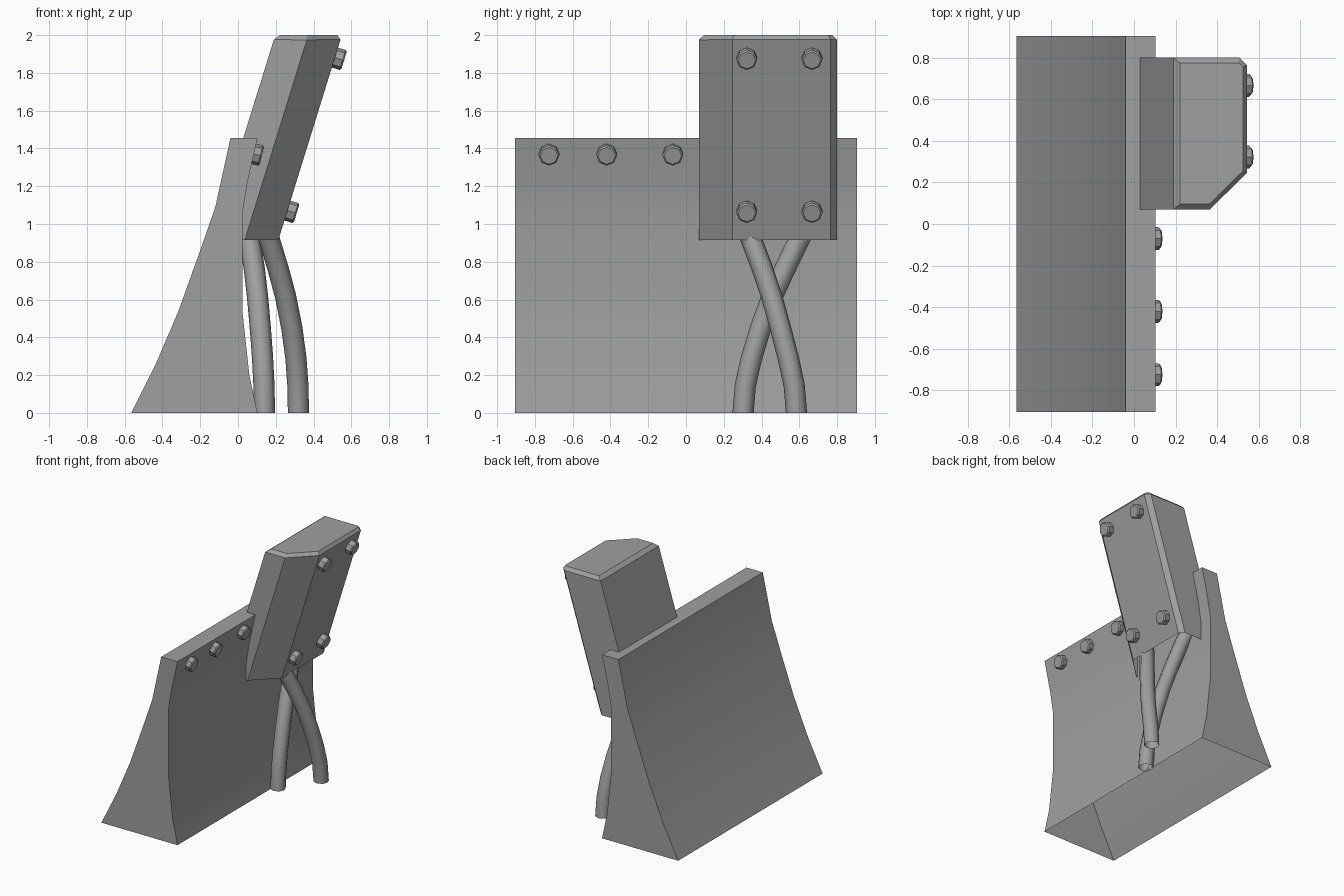
import bpy, bmesh, math
from mathutils import Vector

cube = bpy.data.objects.get("Cube")
if cube:
    bpy.data.objects.remove(cube)

grey = bpy.data.materials.new("grey")
grey.use_nodes = True
grey.diffuse_color = (0.35, 0.35, 0.35, 1)
grey.node_tree.nodes["Principled BSDF"].inputs["Base Color"].default_value = (0.35, 0.35, 0.35, 1)


def add_object(name, bm, smooth=None):
    bmesh.ops.recalc_face_normals(bm, faces=bm.faces)
    mesh = bpy.data.meshes.new(name)
    bm.to_mesh(mesh)
    bm.free()
    mesh.materials.append(grey)
    obj = bpy.data.objects.new(name, mesh)
    bpy.context.collection.objects.link(obj)
    if smooth:
        bpy.ops.object.select_all(action='DESELECT')
        obj.select_set(True)
        bpy.context.view_layer.objects.active = obj
        bpy.ops.object.shade_smooth_by_angle(angle=math.radians(smooth))
    return obj


def prism(points, offset):
    """Extrude a closed outline along an offset; returns mesh, start cap and end cap."""
    bm = bmesh.new()
    start = bm.faces.new([bm.verts.new(p) for p in points])
    made = bmesh.ops.extrude_face_region(bm, geom=[start], use_keep_orig=True)["geom"]
    verts = [g for g in made if isinstance(g, bmesh.types.BMVert)]
    end = next(g for g in made if isinstance(g, bmesh.types.BMFace))
    bmesh.ops.translate(bm, verts=verts, vec=offset)
    return bm, start, end


# Curved wall panel: solid ends, open underneath
back = [(-0.565, 0), (-0.435, 0.26), (-0.315, 0.54), (-0.2, 0.86), (-0.12, 1.09), (-0.04, 1.455)]
front = [(0.103, 1.455), (0.05, 1.22), (0.023, 1.05), (0.023, 0.54), (0.06, 0.2), (0.103, 0)]
half = 0.905
bm, _, _ = prism([(x, -half, z) for x, z in back + front], (0, 2 * half, 0))
under = [f for f in bm.faces if all(v.co.z < 0.001 for v in f.verts)]
bmesh.ops.delete(bm, geom=under, context='FACES_ONLY')
add_object("wall_panel", bm, 30)

# Leaning box: sheared prism, bevelled top rim, open underneath
LEAN, BOTTOM, TOP = 0.31, 0.915, 2.0
shift = LEAN * (TOP - BOTTOM)
outline = [(0.197, 0.07), (0.372, 0.07), (0.55, 0.245), (0.55, 0.765), (0.515, 0.8), (0.197, 0.8)]
bm, base, lid = prism([(x - shift, y, BOTTOM) for x, y in outline], (shift, 0, TOP - BOTTOM))
bmesh.ops.delete(bm, geom=[base], context='FACES_ONLY')
bmesh.ops.bevel(bm, geom=list(lid.edges), offset=0.025, segments=1, affect='EDGES')
add_object("leaning_box", bm)


# Octagonal bolt heads with a small chamfer
def bolt(name, centre, axis):
    bm = bmesh.new()
    bmesh.ops.create_cone(bm, cap_ends=True, segments=8, radius1=0.055, radius2=0.055, depth=0.06)
    rim = [e for e in bm.edges if all(v.co.z > 0 for v in e.verts)]
    bmesh.ops.bevel(bm, geom=rim, offset=0.008, segments=1, affect='EDGES')
    obj = add_object(name, bm)
    obj.rotation_mode = 'QUATERNION'
    obj.rotation_quaternion = Vector(axis).to_track_quat('Z', 'Y')
    obj.location = centre


for i, y in enumerate((-0.725, -0.42, -0.07)):
    bolt(f"panel_bolt_{i + 1}", (0.097, y, 1.368), (1, 0, -0.24))
for row, z in (("lower", 1.07), ("upper", 1.88)):
    for i, y in enumerate((0.322, 0.667)):
        bolt(f"box_{row}_bolt_{i + 1}", (0.57 - LEAN * (TOP - z), y, z - 0.005), (1, 0, -LEAN))


# Crossing cables, open at both ends
def cable(name, points):
    curve = bpy.data.curves.new(name, 'CURVE')
    curve.dimensions = '3D'
    curve.bevel_depth = 0.056
    curve.bevel_resolution = 2
    curve.resolution_u = 3
    spline = curve.splines.new('BEZIER')
    spline.bezier_points.add(len(points) - 1)
    for knot, co in zip(spline.bezier_points, points):
        knot.co = co
        knot.handle_left_type = knot.handle_right_type = 'AUTO'
    # keep the foot of the cable upright
    foot = spline.bezier_points[0]
    foot.handle_left_type = foot.handle_right_type = 'FREE'
    foot.handle_left = foot.co - Vector((0, 0, 0.15))
    foot.handle_right = foot.co + Vector((0, 0, 0.15))
    curve.materials.append(grey)
    obj = bpy.data.objects.new(name, curve)
    bpy.context.collection.objects.link(obj)


cable("rear_cable", [(0.14, 0.302, 0), (0.118, 0.395, 0.45), (0.062, 0.6, 0.92), (0.04, 0.65, 1.02)])
cable("front_cable", [(0.32, 0.585, 0), (0.285, 0.5, 0.45), (0.165, 0.345, 0.92), (0.13, 0.3, 1.02)])
